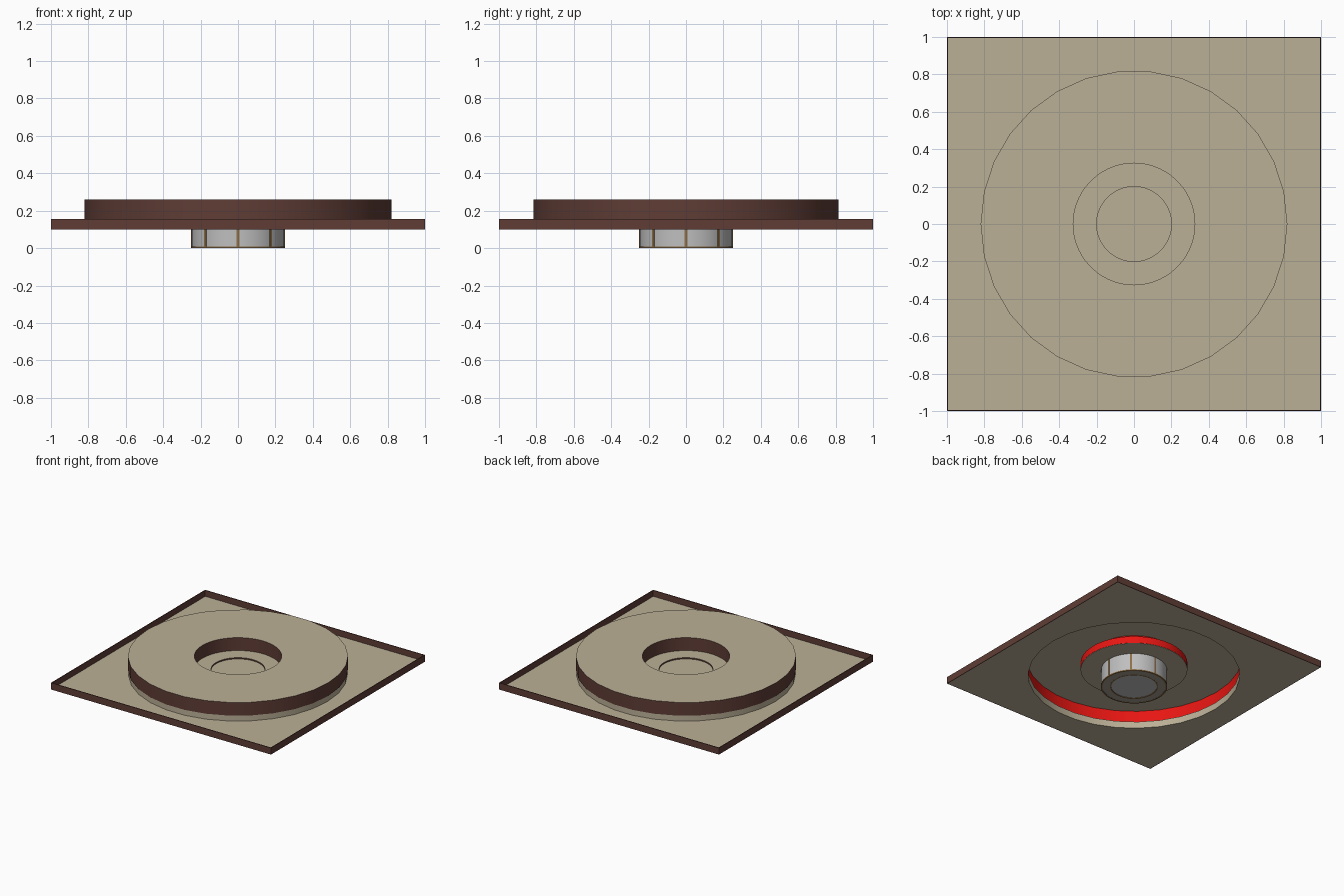
import bpy, bmesh, math

if "Cube" in bpy.data.objects:
    bpy.data.objects.remove(bpy.data.objects["Cube"])


def material(name, rgb):
    m = bpy.data.materials.new(name)
    m.diffuse_color = (*rgb, 1)
    m.use_nodes = True
    m.node_tree.nodes["Principled BSDF"].inputs["Base Color"].default_value = m.diffuse_color
    return m


TAN = material("tan_board", (0.50, 0.435, 0.31))
BROWN = material("dark_brown", (0.115, 0.046, 0.036))
RED = material("red_strip", (0.80, 0.008, 0.006))
GLASS = material("pale_grey_glass", (0.52, 0.52, 0.52))
BRASS = material("aged_brass", (0.27, 0.16, 0.065))
FRAME = material("grey_brown_frame", (0.36, 0.33, 0.28))


def finish(bm, name, mats):
    me = bpy.data.meshes.new(name)
    bm.to_mesh(me)
    bm.free()
    ob = bpy.data.objects.new(name, me)
    bpy.context.collection.objects.link(ob)
    for m in mats:
        me.materials.append(m)
    bpy.ops.object.select_all(action='DESELECT')
    ob.select_set(True)
    bpy.context.view_layer.objects.active = ob
    bpy.ops.object.shade_smooth_by_angle(angle=math.radians(30))
    return ob


def circle(r, n):
    return [(r * math.cos(2 * math.pi * i / n), r * math.sin(2 * math.pi * i / n)) for i in range(n)]


def ring(name, r0, r1, z0, z1, flat, outer=None, inner=None, n=60):
    """Upright ring: separate colours for flat ends, outside and inside."""
    bm = bmesh.new()
    loops = [[bm.verts.new((x, y, z)) for x, y in circle(r, n)]
             for r, z in ((r0, z0), (r1, z0), (r1, z1), (r0, z1))]
    for k in range(4):
        a, b = loops[k], loops[(k + 1) % 4]
        for i in range(n):
            j = (i + 1) % n
            f = bm.faces.new((a[i], a[j], b[j], b[i]))
            f.material_index = (0, 1, 0, 2)[k]
    bmesh.ops.recalc_face_normals(bm, faces=bm.faces[:])
    return finish(bm, name, (flat, outer or flat, inner or flat))


def sheet(name, outline, hole, z0, z1, mat):
    """Flat board with an optional hole."""
    bm = bmesh.new()
    edges = []
    for pts in (outline, hole):
        vs = [bm.verts.new((x, y, z0)) for x, y in pts]
        edges += [bm.edges.new((vs[i], vs[(i + 1) % len(vs)])) for i in range(len(vs))]
    bmesh.ops.triangle_fill(bm, edges=edges, use_beauty=True, use_dissolve=False, normal=(0, 0, 1))
    ext = bmesh.ops.extrude_face_region(bm, geom=bm.faces[:], use_keep_orig=True)
    for v in ext['geom']:
        if isinstance(v, bmesh.types.BMVert):
            v.co.z = z1
    bmesh.ops.recalc_face_normals(bm, faces=bm.faces[:])
    return finish(bm, name, (mat,))


def box(name, size, loc, mat, turn=0):
    bm = bmesh.new()
    bmesh.ops.create_cube(bm, size=1)
    for v in bm.verts:
        v.co = (v.co.x * size[0], v.co.y * size[1], v.co.z * size[2])
    ob = finish(bm, name, (mat,))
    ob.location = loc
    ob.rotation_euler.z = turn
    return ob


# square base board with a raised edge all round
square = [(-0.995, -0.995), (0.995, -0.995), (0.995, 0.995), (-0.995, 0.995)]
sheet("base_board", square, circle(0.797, 30), 0.10, 0.105, TAN)
for i in range(4):
    a = i * math.pi / 2
    box(f"board_edge_{i}", (0.006, 2, 0.055), (0.997 * math.cos(a), 0.997 * math.sin(a), 0.1275), BROWN, a)

# raised round tray: pale skirt, brown wall with red inside, top with hole
ring("tray_skirt", 0.797, 0.815, 0.10, 0.155, TAN, n=30)
ring("tray_wall", 0.812, 0.82, 0.152, 0.26, TAN, BROWN, RED, n=30)
sheet("tray_top", circle(0.813, 30), circle(0.327, 60), 0.255, 0.26, TAN)

# central well hanging from the top
ring("well_wall", 0.325, 0.33, 0.152, 0.26, TAN, RED, BROWN)
ring("well_outer_rim", 0.396, 0.402, 0.15, 0.207, TAN, RED, BROWN)
ring("well_floor", 0.20, 0.40, 0.148, 0.154, TAN, TAN, BROWN)
ring("well_floor_centre", 0.0005, 0.205, 0.138, 0.143, TAN)

# lamp drum under the well
ring("lamp_glass", 0.20, 0.247, 0.004, 0.149, FRAME, GLASS, BROWN)
ring("lamp_lens", 0.0005, 0.20, 0.004, 0.01, GLASS)
ring("lamp_face_frame", 0.175, 0.247, 0.001, 0.006, FRAME)
ring("lamp_outer_trim", 0.238, 0.25, 0.0, 0.009, BRASS)
ring("lamp_inner_trim", 0.172, 0.182, 0.0, 0.006, BRASS)
for i in range(8):
    a = i * math.pi / 4
    box(f"lamp_post_{i}", (0.008, 0.014, 0.145), (0.246 * math.cos(a), 0.246 * math.sin(a), 0.0745), BRASS, a)
